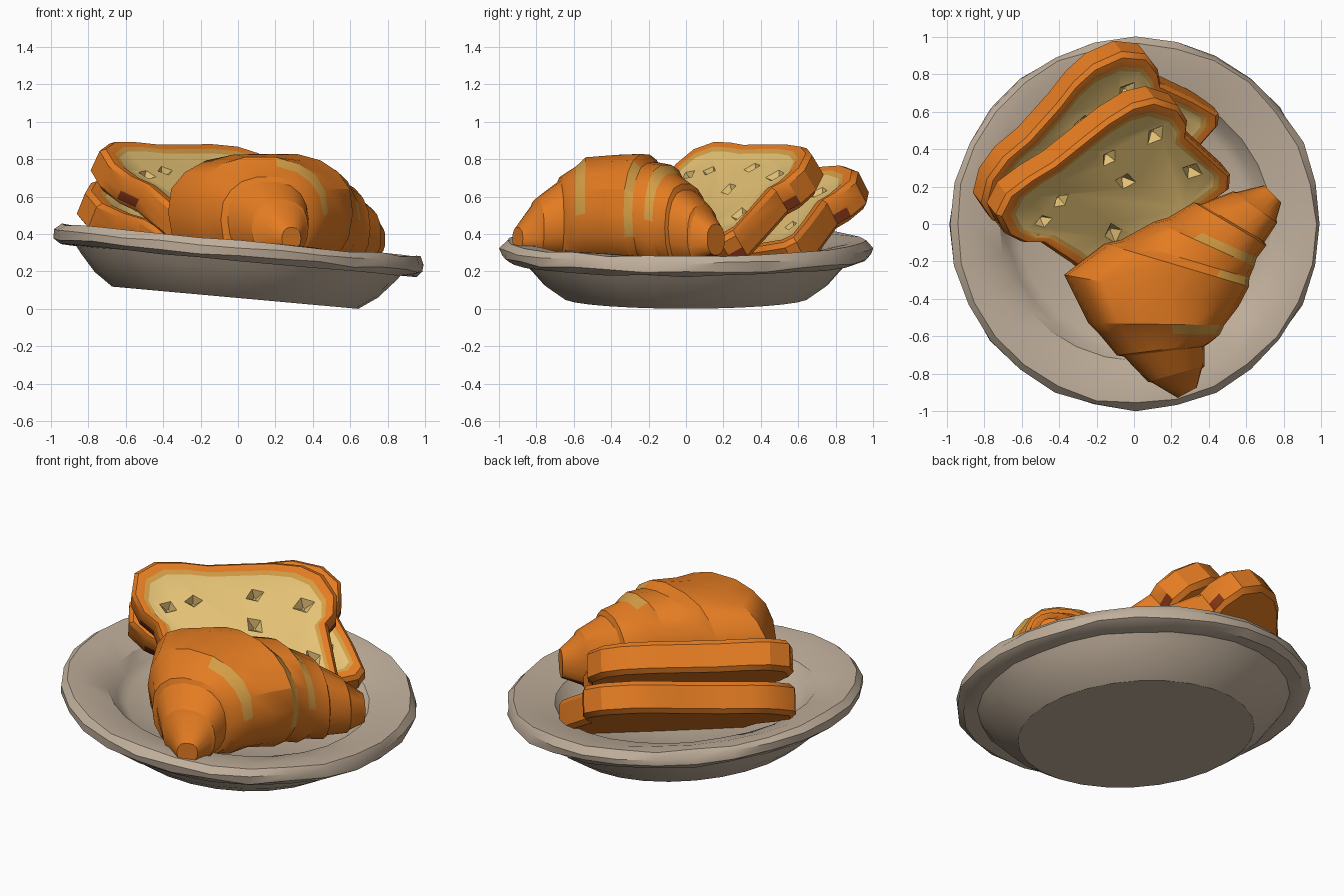
import bpy, bmesh, math, random
from math import radians, sin, cos, pi
from mathutils import Matrix, Vector

random.seed(4)
if "Cube" in bpy.data.objects:
    bpy.data.objects.remove(bpy.data.objects["Cube"])


def material(name, rgb):
    m = bpy.data.materials.new(name)
    m.use_nodes = True
    m.diffuse_color = (*rgb, 1)
    m.node_tree.nodes["Principled BSDF"].inputs["Base Color"].default_value = (*rgb, 1)
    return m


CERAMIC = material("warm grey ceramic", (0.53, 0.43, 0.33))
CRUST = material("orange crust", (0.77, 0.2, 0.016))
CRUMB = material("pale crumb", (0.78, 0.54, 0.18))
GOLD = material("golden crust", (0.66, 0.34, 0.06))
BROWN = material("dark baked base", (0.22, 0.035, 0.008))
BAKED = [CRUST, CRUMB, GOLD, BROWN]


def jitter(amount):
    return random.uniform(-amount, amount)


def loft(name, rings, mats, pick=None):
    """Skin a list of equal rings, cap both ends, pick(ring, side) gives the slot."""
    bm = bmesh.new()
    loops = [[bm.verts.new(p) for p in ring] for ring in rings]
    n = len(loops[0])
    for i, (a, b) in enumerate(zip(loops, loops[1:])):
        for j in range(n):
            k = (j + 1) % n
            f = bm.faces.new((a[j], a[k], b[k], b[j]))
            f.material_index = pick(i, j) if pick else 0
    for loop, row in ((loops[0], -1), (loops[-1], len(rings) - 1)):
        bm.faces.new(loop).material_index = pick(row, 0) if pick else 0
    bmesh.ops.recalc_face_normals(bm, faces=bm.faces)
    return finish(name, bm, mats)


def finish(name, bm, mats):
    me = bpy.data.meshes.new(name)
    bm.to_mesh(me)
    bm.free()
    for m in mats:
        me.materials.append(m)
    ob = bpy.data.objects.new(name, me)
    bpy.context.collection.objects.link(ob)
    return ob


def activate(ob):
    bpy.ops.object.select_all(action="DESELECT")
    ob.select_set(True)
    bpy.context.view_layer.objects.active = ob


def smooth(ob, degrees):
    activate(ob)
    bpy.ops.object.shade_smooth_by_angle(angle=radians(degrees))


# Plate: turned profile (radius, height, unevenness), standing tilted
profile = [(0.66, 0, 0), (0.76, 0.07, 0), (0.84, 0.16, 0), (0.87, 0.2, 0.004),
           (0.95, 0.2, 0.006), (0.988, 0.225, 0.009), (0.993, 0.27, 0.009),
           (0.96, 0.305, 0.008), (0.88, 0.3, 0.006), (0.73, 0.26, 0.003),
           (0.68, 0.2, 0), (0.62, 0.16, 0), (0.3, 0.15, 0)]
SIDES = 28
rings = []
for r, z, rough in profile:
    ring = []
    for j in range(SIDES):
        t = 2 * pi * j / SIDES
        q = r + jitter(rough)
        ring.append((q * cos(t), q * sin(t), z + jitter(rough)))
    rings.append(ring)
plate = loft("plate", rings, [CERAMIC])
plate.matrix_world = Matrix.Translation((-0.015, 0, 0.06)) @ Matrix.Rotation(0.09, 4, "Y")
smooth(plate, 34)

# Bread slice outline, right half from the top down to the base
half = [(0.12, 0.42), (0.26, 0.44), (0.4, 0.425), (0.52, 0.35), (0.57, 0.22),
        (0.53, 0.11), (0.475, 0.03), (0.465, -0.2), (0.46, -0.36), (0.4, -0.42), (0.15, -0.42)]
outline = half + [(-x * 1.04, y) for x, y in reversed(half)]
# Steps across the slice: inset from the outline, depth
steps = [(0.09, -0.18), (0.025, -0.18), (0, -0.155), (0, -0.1), (0, -0.025),
         (0.02, 0), (0.06, -0.002), (0.083, -0.014)]
slots = {6: 2, 7: 1}
scorched = (5, 8, 15)
pits = [(-0.25, 0.18), (0.1, 0.22), (0.06, 0.03), (-0.4, 0.14), (0.34, -0.18),
        (-0.2, -0.2), (0.36, 0.16)]


def bread_slot(i, j):
    return 3 if i == 2 and j in scorched else slots.get(i, 0)


def bread(name, width, centre, turn, tilt, roll):
    shape = [(x * width + jitter(0.01), y + jitter(0.01)) for x, y in outline]
    rings = []
    for inset, z in steps:
        rings.append([((x * (1 - inset / 0.52) - 0.2 * y), y * (1 - inset / 0.43), z)
                      for x, y in shape])
    ob = loft(name, rings, BAKED, bread_slot)
    # Air pockets cut into the crumb
    bm = bmesh.new()
    for x, y in pits:
        place = (Matrix.Translation((x - 0.2 * y, y, -0.02))
                 @ Matrix.Rotation(random.uniform(0, pi), 4, "Z") @ Matrix.Diagonal((1, 0.75, 1, 1)))
        bmesh.ops.create_cone(bm, cap_ends=True, segments=4, radius1=0.01,
                              radius2=random.uniform(0.07, 0.11), depth=0.08, matrix=place)
    for f in bm.faces:
        f.material_index = 1
    cutter = finish("pocket_cutter", bm, BAKED)
    cutter.hide_render = True
    mod = ob.modifiers.new("pockets", "BOOLEAN")
    mod.operation, mod.object, mod.solver = "DIFFERENCE", cutter, "EXACT"
    activate(ob)
    bpy.ops.object.modifier_apply(modifier=mod.name)
    bpy.data.objects.remove(cutter)
    ob.matrix_world = (Matrix.Translation(centre) @ Matrix.Rotation(radians(turn), 4, "Z")
                       @ Matrix.Rotation(radians(tilt), 4, "X")
                       @ Matrix.Rotation(radians(roll), 4, "Z"))
    smooth(ob, 32)


bread("front_bread_slice", 1.0, (-0.07, 0.17, 0.635), 38, 37, -2)
bread("back_bread_slice", 1.04, (-0.15, 0.375, 0.515), 38, 33, 11)

# Croissant sections: inner edge x y, outer edge x y, bottom, top
sections = [(0.34, -0.87, 0.23, -0.93, 0.31, 0.44),
            (0.37, -0.76, 0.08, -0.84, 0.28, 0.58),
            (0.39, -0.64, -0.08, -0.7, 0.25, 0.7),
            (0.47, -0.54, -0.23, -0.53, 0.22, 0.8),
            (0.56, -0.44, -0.38, -0.27, 0.2, 0.83),
            (0.6, -0.33, -0.14, -0.11, 0.2, 0.82),
            (0.63, -0.22, 0.12, 0.01, 0.2, 0.76),
            (0.7, -0.11, 0.33, 0.11, 0.21, 0.66),
            (0.76, 0.01, 0.53, 0.17, 0.24, 0.55),
            (0.79, 0.11, 0.69, 0.21, 0.28, 0.46)]
MIDDLE, AROUND = 4, 18


def centre(s):
    return Vector(((s[0] + s[2]) / 2, (s[1] + s[3]) / 2, (s[4] + s[5]) / 2))


def section_ring(s, scale, shift):
    """Rounded cross-section between the inner and outer edges."""
    side = Vector(((s[2] - s[0]) / 2, (s[3] - s[1]) / 2, 0))
    up = Vector((0, 0, (s[5] - s[4]) / 2))
    ring = []
    for j in range(AROUND):
        t = 2 * pi * j / AROUND
        c, d = cos(t), sin(t)
        c = math.copysign(abs(c) ** 0.85, c)
        d = math.copysign(abs(d) ** 0.85, d)
        k = scale + jitter(0.014)
        ring.append(centre(s) + side * c * k + up * d * k + shift)
    return ring


# Each rolled layer ends in a lip that drops towards the nearer tip
golden_reach = {3: (5, 8), 5: (6, 9), 6: (4, 8)}
croissant_rings, lips = [], {}
last = len(sections) - 1
for i, s in enumerate(sections):
    if i in (0, last):
        croissant_rings.append(section_ring(s, 0.93, Vector()))
        continue
    if i == MIDDLE:
        croissant_rings.append(section_ring(s, 0.99, Vector()))
        continue
    ahead = 1 if i > MIDDLE else -1
    step = (centre(sections[i + ahead]) - centre(s)).normalized()
    wide = 0.055 if i in golden_reach else 0.012
    pair = [section_ring(s, 1.04, Vector()), section_ring(s, 0.92, step * wide)]
    if ahead < 0:
        pair.reverse()
    if i in golden_reach:
        lips[len(croissant_rings)] = golden_reach[i]
    croissant_rings += pair


def croissant_slot(i, j):
    if AROUND * 0.66 < j < AROUND * 0.84:
        return 3
    low, high = lips.get(i, (0, -1))
    return 2 if low <= j <= high else 0


croissant = loft("croissant", croissant_rings, BAKED, croissant_slot)
smooth(croissant, 26)
